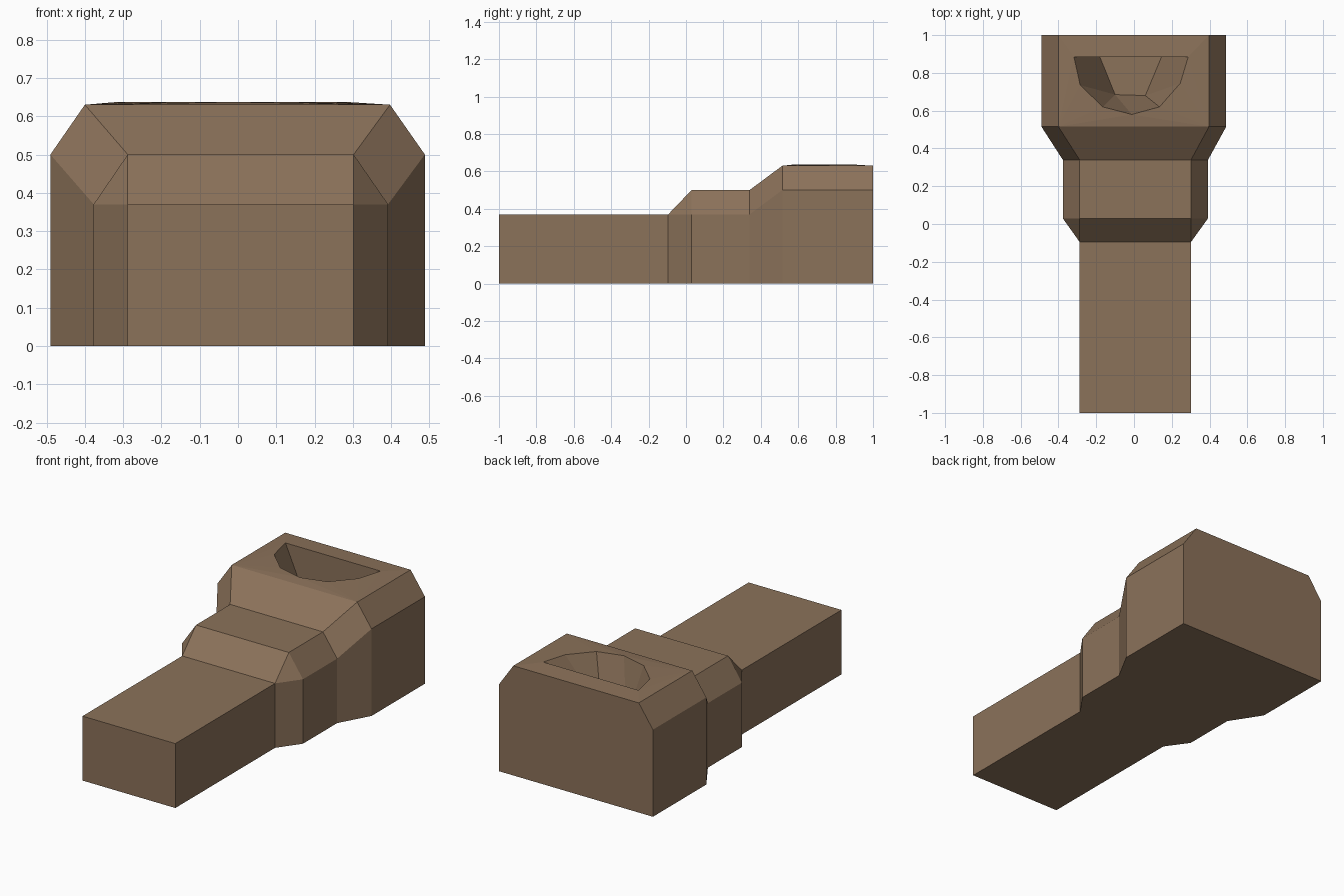
import bpy, bmesh

if "Cube" in bpy.data.objects:
    bpy.data.objects.remove(bpy.data.objects["Cube"])

# one warm brown material
brown = bpy.data.materials.new("warm brown")
brown.diffuse_color = (0.26, 0.168, 0.102, 1)
brown.use_nodes = True
brown.node_tree.nodes["Principled BSDF"].inputs["Base Color"].default_value = brown.diffuse_color

bm = bmesh.new()

# stepped body: chamfered sections lofted along y
# (y, left, right, shoulder height, top left, top right, top height)
sections = [
    (-1.00, -0.288, 0.302, 0.37, -0.288, 0.302, 0.37),
    (-0.095, -0.288, 0.302, 0.37, -0.288, 0.302, 0.37),
    (0.03, -0.377, 0.392, 0.37, -0.288, 0.302, 0.50),
    (0.34, -0.377, 0.392, 0.37, -0.288, 0.302, 0.50),
    (0.515, -0.49, 0.488, 0.50, -0.40, 0.397, 0.63),
    (1.00, -0.49, 0.488, 0.50, -0.40, 0.397, 0.63),
]
rings = []
for y, l, r, zs, tl, tr, zt in sections:
    pts = [(l, 0), (l, zs), (tl, zt), (tr, zt), (r, zs), (r, 0)]
    rings.append([bm.verts.new((x, y, z)) for x, z in pts])
last = len(rings) - 2
for i in range(last + 1):
    a, b = rings[i], rings[i + 1]
    for j in range(6):
        k = (j + 1) % 6
        if i == last and j == 2:
            continue  # top of the head stays open for the pocket
        bm.faces.new((a[j], a[k], b[k], b[j]))
bm.faces.new(rings[0])
bm.faces.new(rings[-1][::-1])

# pocket rim and floor in the head
rim_xy = [(-0.318, 0.885), (-0.285, 0.735), (-0.165, 0.62), (-0.012, 0.58),
          (0.135, 0.62), (0.245, 0.745), (0.287, 0.885)]
floor_xy = [(-0.18, 0.883), (-0.10, 0.685), (0.06, 0.68), (0.145, 0.883)]
rim = [bm.verts.new((x, y, 0.637)) for x, y in rim_xy]
floor = [bm.verts.new((x, y, 0.33)) for x, y in floor_xy]
link = [0, 1, 1, 1, 2, 2, 3]
for i in range(7):
    k = (i + 1) % 7
    loop = [rim[i], rim[k], floor[link[k]]]
    if link[i] != link[k]:
        loop.append(floor[link[i]])
    bm.faces.new(loop)
bm.faces.new(floor)

# top surface around the pocket
a, b = rings[last], rings[last + 1]
outer = [a[2], a[3], b[3], b[2]]
edges = []
for ring in (outer, rim):
    for i, v in enumerate(ring):
        w = ring[(i + 1) % len(ring)]
        edges.append(bm.edges.get((v, w)) or bm.edges.new((v, w)))
bmesh.ops.triangle_fill(bm, edges=edges, use_beauty=True, normal=(0, 0, 1))

bmesh.ops.remove_doubles(bm, verts=bm.verts[:], dist=0.0005)
bmesh.ops.recalc_face_normals(bm, faces=bm.faces[:])

mesh = bpy.data.meshes.new("stepped_body")
bm.to_mesh(mesh)
bm.free()
mesh.materials.append(brown)
body = bpy.data.objects.new("stepped_body", mesh)
bpy.context.collection.objects.link(body)
